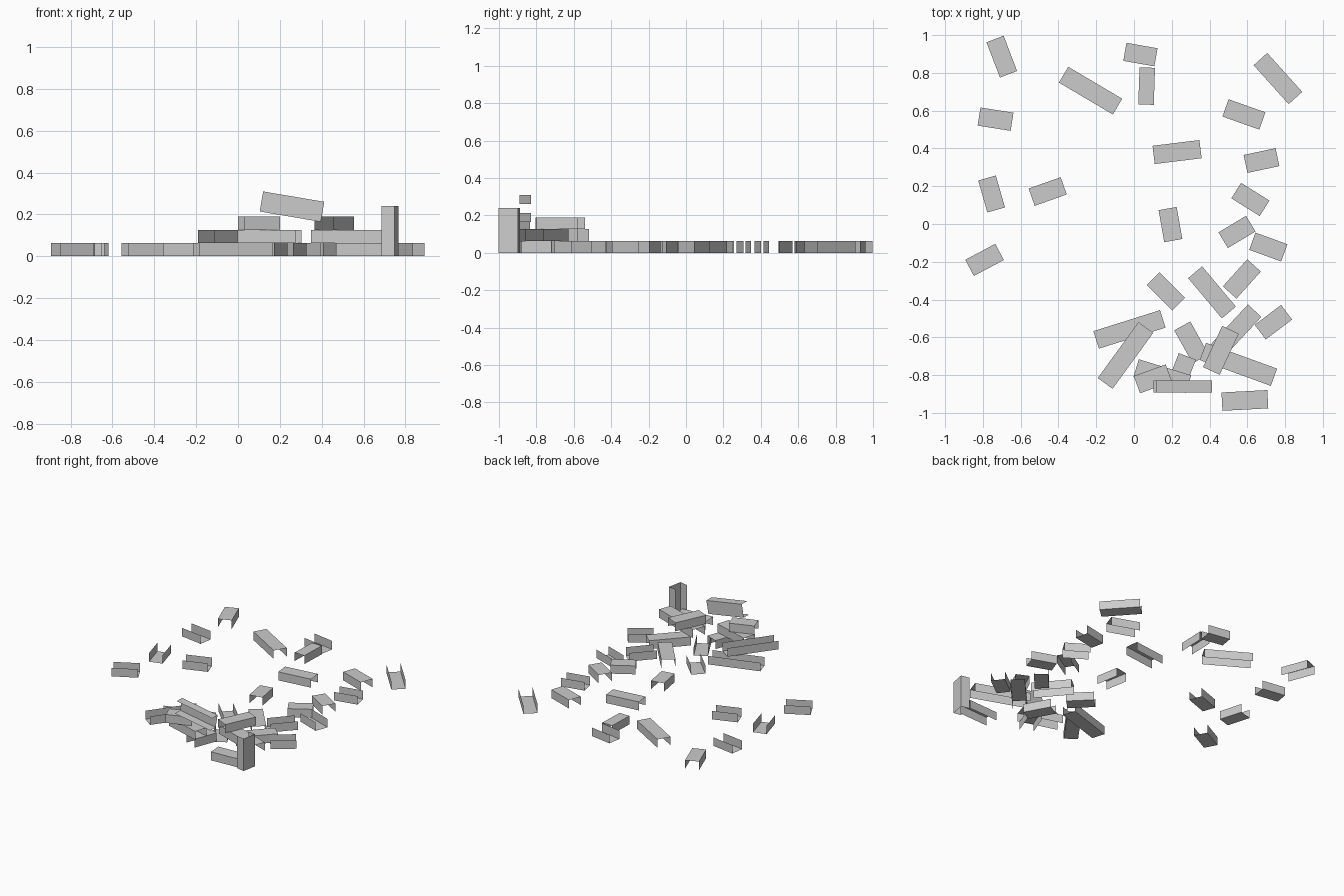
import bpy, math
from mathutils import Matrix, Vector

if "Cube" in bpy.data.objects:
    bpy.data.objects.remove(bpy.data.objects["Cube"])

H = 0.063   # wall height
W = 0.097   # usual channel width


def channel(name, length, width, matrix):
    # thin folded channel: web on top, two walls hanging down, open ends
    a, b, h = length / 2, width / 2, H / 2
    profile = [(-b, -h), (-b, h), (b, h), (b, -h)]
    verts = [Vector((x, y, z)) for x in (-a, a) for y, z in profile]
    faces = [(i, i + 1, i + 5, i + 4) for i in range(3)]
    mesh = bpy.data.meshes.new(name)
    mesh.from_pydata([matrix @ v for v in verts], [], faces)
    obj = bpy.data.objects.new(name, mesh)
    bpy.context.collection.objects.link(obj)


def lying(name, x, y, length, angle, layer=0, up=False, width=W):
    m = Matrix.Translation((x, y, H / 2 + layer * H))
    m = m @ Matrix.Rotation(math.radians(angle), 4, 'Z')
    if up:
        m = m @ Matrix.Rotation(math.pi, 4, 'X')
    channel(name, length, width, m)


# scattered channels with the opening down: x, y, length, angle
open_down = [
    (-.70, .886, .20, -69), (-.23, .706, .332, -30.6), (.582, .58, .207, -19.5),
    (.228, .381, .25, 7), (.616, .13, .177, -32), (.193, -.003, .172, -80),
    (.545, -.042, .17, 31), (.413, -.362, .278, -50), (.54, -.565, .29, 47),
    (.25, -.785, .18, 69), (.587, -.934, .243, 3),
]
for p in open_down:
    lying("channel_open_down", *p)
lying("narrow_channel", .067, .73, .196, 88, width=.082)

# scattered channels with the opening up
open_up = [
    (-.733, .555, .177, -9), (-.754, .159, .176, -74), (-.457, .172, .18, 19.5),
    (-.791, -.19, .18, 28), (.034, .897, .167, -10), (.762, .77, .277, -48),
    (.675, .336, .173, 12), (.711, -.122, .18, -20), (.169, -.357, .19, -45),
    (.571, -.291, .193, 48), (.738, -.52, .175, 37), (.304, -.627, .2, -61),
    (-.024, -.558, .37, 17.5),
]
for p in open_up:
    lying("channel_open_up", *p, up=True)

# piled channels in the second and third layer
lying("pile_long_right", .553, -.743, .40, -20, layer=1)
lying("pile_long_left", -.045, -.696, .366, 54, layer=1, up=True)
lying("pile_middle", .15, -.805, .29, -17, layer=1)
lying("pile_upper_left", .10, -.82, .18, 20, layer=2)
lying("pile_upper_right", .46, -.669, .24, 65, layer=2)

# leaning channel on its side, web to the back
channel("leaning_channel", .296, .097,
        Matrix.Translation((.258, -.86, .237))
        @ Matrix.Rotation(math.radians(9.6), 4, 'Y')
        @ Matrix.Rotation(math.radians(-90), 4, 'X'))

# standing channel, web facing right
channel("standing_channel", .24, .105,
        Matrix.Translation((.727, -.945, .12))
        @ Matrix.Rotation(math.radians(-11), 4, 'Z')
        @ Matrix.Rotation(math.radians(90), 4, 'Y'))
